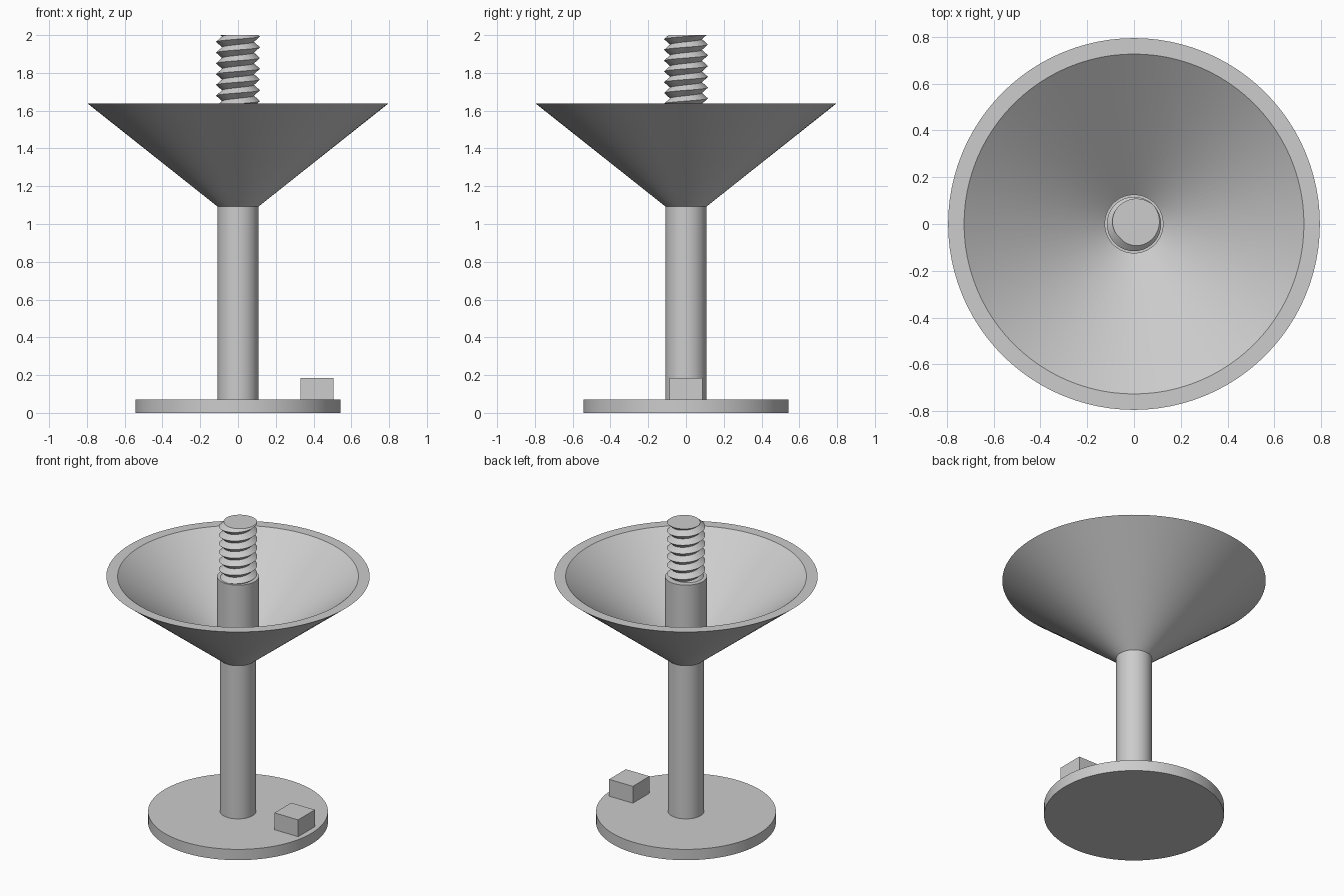
import bpy, bmesh, math

if "Cube" in bpy.data.objects:
    bpy.data.objects.remove(bpy.data.objects["Cube"])

grey = bpy.data.materials.new("light_grey")
grey.diffuse_color = (0.604, 0.604, 0.604, 1)
grey.use_nodes = True
grey.node_tree.nodes["Principled BSDF"].inputs["Base Color"].default_value = grey.diffuse_color


def finish(name, bm, smooth=True):
    bmesh.ops.recalc_face_normals(bm, faces=bm.faces[:])
    mesh = bpy.data.meshes.new(name)
    bm.to_mesh(mesh)
    bm.free()
    mesh.materials.append(grey)
    obj = bpy.data.objects.new(name, mesh)
    bpy.context.collection.objects.link(obj)
    if smooth:
        bpy.ops.object.select_all(action='DESELECT')
        obj.select_set(True)
        bpy.context.view_layer.objects.active = obj
        bpy.ops.object.shade_smooth_by_angle(angle=math.radians(30))
    return obj


def lathe(name, profile, closed=False, segments=96):
    """Revolve (radius, height) points around the vertical axis."""
    bm = bmesh.new()
    verts = [bm.verts.new((r, 0, z)) for r, z in profile]
    edges = [bm.edges.new(p) for p in zip(verts, verts[1:])]
    if closed:
        edges.append(bm.edges.new((verts[-1], verts[0])))
    bmesh.ops.spin(bm, geom=verts + edges, cent=(0, 0, 0), axis=(0, 0, 1),
                   angle=math.tau, steps=segments, use_duplicate=False)
    bmesh.ops.remove_doubles(bm, verts=bm.verts[:], dist=1e-5)
    return finish(name, bm)


def cylinder(name, radius, z0, z1):
    return lathe(name, [(0, z0), (radius, z0), (radius, z1), (0, z1)])


RIM_Z, TOP_Z = 1.637, 2.0

# Base disc, stem and the wider collar inside the bowl
cylinder("base_disc", 0.543, 0, 0.072)
cylinder("stem", 0.108, 0.07, 1.15)
cylinder("collar", 0.126, 1.14, RIM_Z)

# Conical bowl with a flat rim
lathe("bowl", [(0.108, 1.092), (0.795, RIM_Z), (0.727, RIM_Z), (0.108, 1.146)], closed=True)

# Small block on the base
bm = bmesh.new()
bmesh.ops.create_cube(bm, size=1)
bmesh.ops.scale(bm, vec=(0.175, 0.176, 0.115), verts=bm.verts[:])
bmesh.ops.translate(bm, vec=(0.4175, 0, 0.1265), verts=bm.verts[:])
finish("base_block", bm, smooth=False)

# Threaded screw: alternating crest and valley rows along a helix, cut flat at both ends
PITCH, MAJOR, MINOR, STEPS = 0.057, 0.116, 0.084, 64
START = math.radians(45)
bottom = RIM_Z - 0.005


def thread_radius(angle, z):
    turn = ((z - TOP_Z) / PITCH - (angle - START) / math.tau) % 1.0
    return MAJOR - (MAJOR - MINOR) * 2 * min(turn, 1 - turn)


bm = bmesh.new()
columns = []
for i in range(STEPS + 1):
    a = math.tau * i / STEPS
    column = []
    for k in range(-18, 5):
        z = TOP_Z + PITCH * (k / 2 + (a - START) / math.tau)
        z = max(bottom, min(TOP_Z, z))
        r = thread_radius(a, z)
        column.append(bm.verts.new((r * math.cos(a), r * math.sin(a), z)))
    columns.append(column)
for c, d in zip(columns, columns[1:]):
    for k in range(len(c) - 1):
        bm.faces.new((c[k], d[k], d[k + 1], c[k + 1]))
bmesh.ops.remove_doubles(bm, verts=bm.verts[:], dist=1e-5)
bmesh.ops.holes_fill(bm, edges=[e for e in bm.edges if e.is_boundary], sides=0)
finish("threaded_screw", bm)
